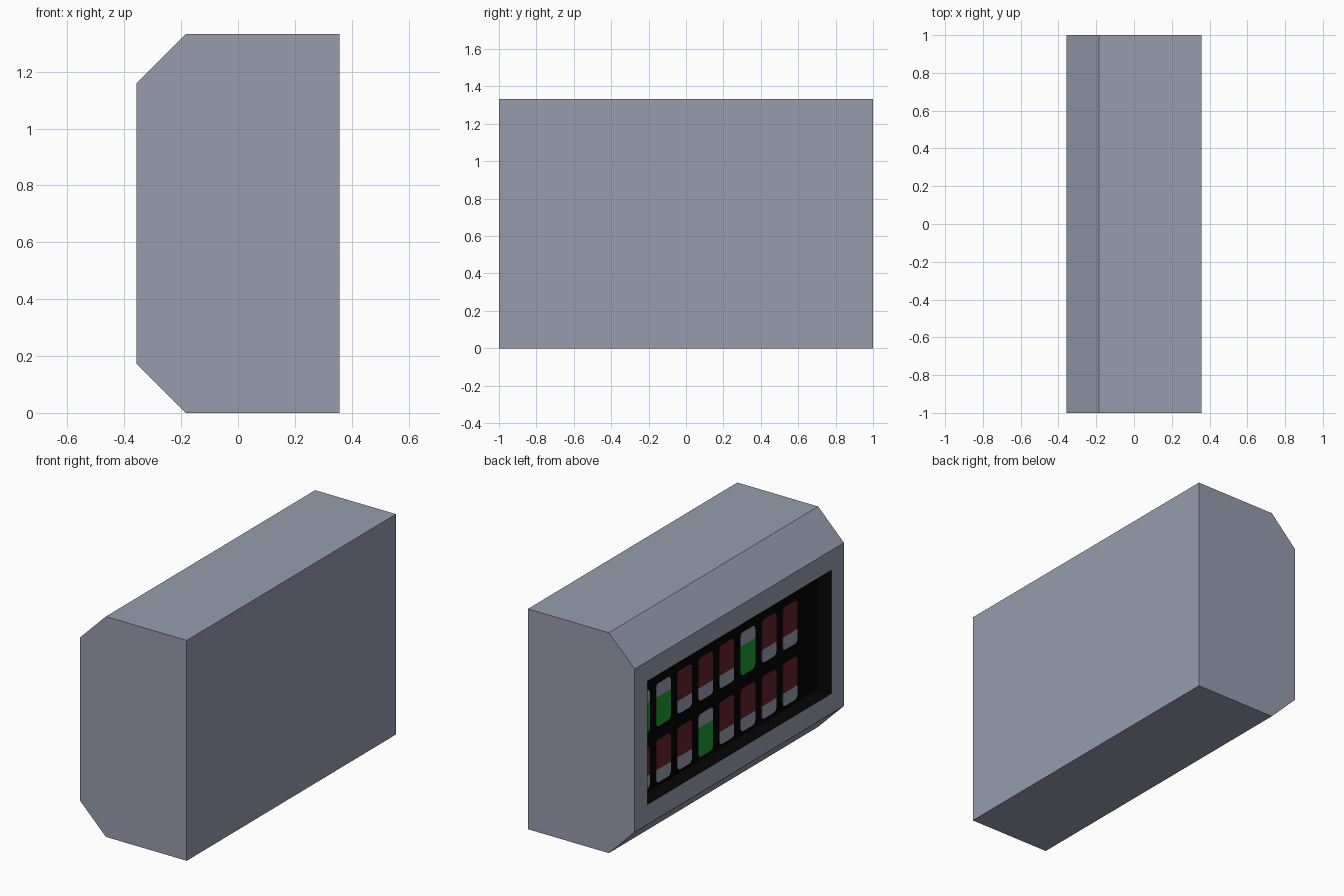
import bpy, bmesh, math

if "Cube" in bpy.data.objects:
    bpy.data.objects.remove(bpy.data.objects["Cube"])

def material(name, rgb):
    m = bpy.data.materials.new(name)
    m.diffuse_color = (*rgb, 1)
    m.use_nodes = True
    m.node_tree.nodes["Principled BSDF"].inputs["Base Color"].default_value = m.diffuse_color
    return m

grey = material("casing grey", (0.308, 0.335, 0.42))
black = material("inner black", (0.0012, 0.0012, 0.0012))
red = material("off red", (0.125, 0.015, 0.024))
green = material("on green", (0.012, 0.32, 0.032))

HX, H, CH = 0.357, 1.333, 0.173     # half depth, height, chamfer
MID = H / 2
PANEL = -HX + 0.093                 # back of the recess

def finish(bm, name, mats):
    bmesh.ops.recalc_face_normals(bm, faces=bm.faces)
    me = bpy.data.meshes.new(name)
    bm.to_mesh(me)
    bm.free()
    for m in mats:
        me.materials.append(m)
    ob = bpy.data.objects.new(name, me)
    bpy.context.collection.objects.link(ob)
    return ob

# Casing: chamfered profile extruded along y
bm = bmesh.new()
profile = [(HX, 0), (HX, H), (-HX + CH, H), (-HX, H - CH), (-HX, CH), (-HX + CH, 0)]
cap = bm.faces.new([bm.verts.new((x, -1, z)) for x, z in profile])
ext = bmesh.ops.extrude_face_region(bm, geom=[cap], use_keep_orig=True)
bmesh.ops.translate(bm, vec=(0, 2, 0),
                    verts=[v for v in ext["geom"] if isinstance(v, bmesh.types.BMVert)])
bmesh.ops.recalc_face_normals(bm, faces=bm.faces)

# Shallow black recess in the left side
side = min(bm.faces, key=lambda f: f.calc_center_median().x)
bmesh.ops.inset_region(bm, faces=[side], thickness=0.12, use_even_offset=True)
side = bmesh.ops.extrude_discrete_faces(bm, faces=[side])["faces"][0]
for v in side.verts:
    v.co.x = PANEL
for f in bm.faces:
    c = f.calc_center_median()
    if -HX + 0.001 < c.x < 0 and abs(c.y) < 0.95 and 0.13 < c.z < 1.2:
        f.material_index = 1
finish(bm, "casing", [grey, black])

# Rounded plate facing -x, with separate radii for its upper and lower corners
def plate(bm, y, z, w, h, x_front, r_top=0.025, r_low=0.025):
    pts = []
    for k, (sy, sz) in enumerate([(1, 1), (-1, 1), (-1, -1), (1, -1)]):
        r = r_top if sz > 0 else r_low
        for i in range(4):
            a = math.pi / 2 * (k + i / 3)
            pts.append((y + sy * (w / 2 - r) + r * math.cos(a),
                        z + sz * (h / 2 - r) + r * math.sin(a)))
    front = [bm.verts.new((x_front, *p)) for p in pts]
    back = [bm.verts.new((PANEL, *p)) for p in pts]
    bm.faces.new(front)
    n = len(pts)
    for i in range(n):
        bm.faces.new([front[i], back[i], back[(i + 1) % n], front[(i + 1) % n]])

# Two rows of eight switches; handles sit high when on, low when off
on = {(0, 4), (1, 2), (1, 6), (1, 7)}
parts = {"off_switches": (bmesh.new(), red),
         "on_switches": (bmesh.new(), green),
         "switch_handles": (bmesh.new(), grey)}
W, SH, HH = 0.14, 0.26, 0.08
for row in range(2):
    for col in range(8):
        y = -0.616 + col * 0.2017
        z = 0.444 + row * 0.34
        lit = (row, col) in on
        edge = 1 if lit else -1
        body = parts["on_switches" if lit else "off_switches"][0]
        # coloured part and handle meet in a straight line
        radii = (0.025, 0.004) if lit else (0.004, 0.025)
        plate(body, y, z - edge * HH / 2, W, SH - HH, PANEL - 0.002, *radii[::-1])
        plate(parts["switch_handles"][0], y, z + edge * (SH - HH) / 2, W, HH,
              PANEL - 0.002, *radii)
for name, (b, m) in parts.items():
    finish(b, name, [m])
